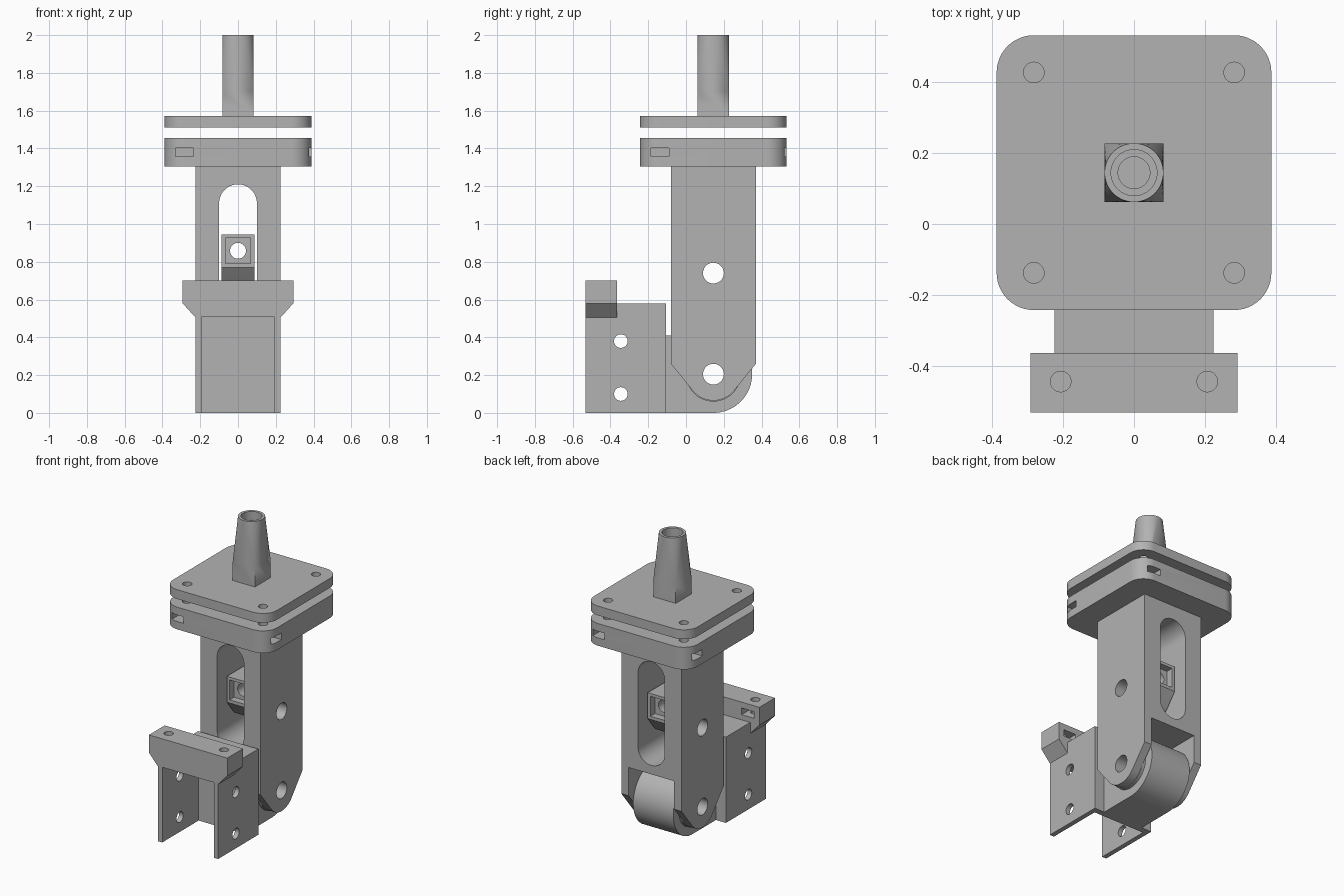
import bpy, bmesh, math
from mathutils import Matrix, Vector

if "Cube" in bpy.data.objects:
    bpy.data.objects.remove(bpy.data.objects["Cube"], do_unlink=True)

grey = bpy.data.materials.new("plain grey")
grey.use_nodes = True
grey.diffuse_color = (0.45, 0.45, 0.45, 1)
grey.node_tree.nodes["Principled BSDF"].inputs["Base Color"].default_value = (0.45, 0.45, 0.45, 1)

AXIS = 0.145          # y of the column, plates and hinge
HINGE_Z, PIN_Z = 0.205, 0.74


def finish(bm, name):
    bmesh.ops.recalc_face_normals(bm, faces=bm.faces)
    mesh = bpy.data.meshes.new(name)
    bm.to_mesh(mesh)
    bm.free()
    mesh.materials.append(grey)
    obj = bpy.data.objects.new(name, mesh)
    bpy.context.collection.objects.link(obj)
    return obj


def box(name, x0, x1, y0, y1, z0, z1):
    bm = bmesh.new()
    bmesh.ops.create_cube(bm, size=1)
    for v in bm.verts:
        v.co = ((x0 + x1) / 2 + v.co.x * (x1 - x0),
                (y0 + y1) / 2 + v.co.y * (y1 - y0),
                (z0 + z1) / 2 + v.co.z * (z1 - z0))
    return finish(bm, name)


def place(axis, u, v, w):
    """Point with w along the axis and (u, v) across it."""
    return {"x": Vector((w, u, v)), "y": Vector((u, w, v)), "z": Vector((u, v, w))}[axis]


def prism(name, axis, outline, w0, w1):
    bm = bmesh.new()
    face = bm.faces.new([bm.verts.new(place(axis, u, v, w0)) for u, v in outline])
    made = bmesh.ops.extrude_face_region(bm, geom=[face])["geom"]
    shift = place(axis, 0, 0, w1 - w0)
    bmesh.ops.translate(bm, vec=shift, verts=[g for g in made if isinstance(g, bmesh.types.BMVert)])
    return finish(bm, name)


def arc(u, v, r, start=0, end=360, steps=48):
    count = steps if end - start == 360 else steps + 1
    angles = [math.radians(start + (end - start) * i / steps) for i in range(count)]
    return [(u + r * math.cos(a), v + r * math.sin(a)) for a in angles]


def rod(axis, u, v, r, w0, w1):
    return prism("rod", axis, arc(u, v, r), w0, w1)


def hull(name, points):
    bm = bmesh.new()
    for p in points:
        bm.verts.new(p)
    result = bmesh.ops.convex_hull(bm, input=bm.verts)
    junk = set(result["geom_interior"] + result["geom_unused"])
    bmesh.ops.delete(bm, geom=[g for g in junk if isinstance(g, bmesh.types.BMVert)], context="VERTS")
    bmesh.ops.dissolve_limit(bm, angle_limit=0.002, verts=bm.verts, edges=bm.edges)
    return finish(bm, name)


def combine(target, operation, tools):
    bpy.context.view_layer.objects.active = target
    for tool in tools:
        mod = target.modifiers.new("shape", "BOOLEAN")
        mod.operation, mod.solver, mod.object = operation, "EXACT", tool
        bpy.ops.object.modifier_apply(modifier=mod.name)
        bpy.data.objects.remove(tool, do_unlink=True)


def rounded_tip(name, x0, x1, half, shoulder, top, z, r):
    """Block whose lower end narrows to a rounded tip around a pin."""
    section = arc(AXIS, z, r) + [(AXIS + s * half, h) for s in (-1, 1) for h in (shoulder, top)]
    return hull(name, [Vector((x, y, h)) for x in (x0, x1) for y, h in section])


# Column with a long rounded slot and a forked lower end
column = rounded_tip("column", -0.225, 0.225, 0.225, 0.26, 1.305, HINGE_Z, 0.14)
slot = arc(0, 1.11, 0.1, 0, 180) + arc(0, 0.61, 0.1, 180, 360)
combine(column, "DIFFERENCE", [
    prism("slot", "y", slot, -0.3, 0.6),
    box("fork_gap", -0.17, 0.17, -0.3, 0.6, 0, 0.45),
    rod("x", AXIS, PIN_Z, 0.055, -0.5, 0.5),
    rod("x", AXIS, HINGE_Z, 0.055, -0.5, 0.5)])

# Rod end pinned inside the slot
rod_end = rounded_tip("rod_end", -0.088, 0.088, 0.138, 0.77, 0.945, PIN_Z, 0.09)
combine(rod_end, "DIFFERENCE", [
    rod("x", AXIS, PIN_Z, 0.055, -0.5, 0.5),
    rod("y", 0, 0.858, 0.042, -0.3, 0.6),
    box("front_pocket", -0.067, 0.067, -0.1, AXIS - 0.09, 0.791, 0.925),
    box("back_pocket", -0.067, 0.067, AXIS + 0.09, 0.5, 0.791, 0.925)])


# Square plates with rounded corners and four bolt holes
def plate(name, z0, z1):
    half, r = 0.388, 0.105
    outline = []
    for k, (sx, sy) in enumerate(((1, 1), (-1, 1), (-1, -1), (1, -1))):
        outline += arc(sx * (half - r), AXIS + sy * (half - r), r, k * 90, k * 90 + 90, 12)
    return prism(name, "z", outline, z0, z1)


def bolt_holes(z0, z1):
    return [rod("z", sx * 0.283, AXIS + sy * 0.283, 0.029, z0, z1) for sx in (-1, 1) for sy in (-1, 1)]


lower_plate = plate("lower_plate", 1.305, 1.455)
nut_slots = []
for k in range(4):
    cutter = box("nut_slot", -0.33, -0.236, -0.5, -0.24, 1.358, 1.402)
    cutter.data.transform(Matrix.Translation((0, AXIS, 0)) @ Matrix.Rotation(k * math.pi / 2, 4, "Z"))
    nut_slots.append(cutter)
combine(lower_plate, "DIFFERENCE", bolt_holes(1.37, 1.6) + nut_slots)

upper_plate = plate("upper_plate", 1.51, 1.573)
combine(upper_plate, "DIFFERENCE", bolt_holes(1.4, 1.7))

# Spout: square foot blending into a round mouth
foot = [Vector((sx * 0.083, AXIS + sy * 0.083, z)) for sx in (-1, 1) for sy in (-1, 1) for z in (1.57, 1.70)]
mouth = [Vector((x, y, 2)) for x, y in arc(0, AXIS, 0.083, steps=64)]
spout = hull("spout", foot + mouth)
combine(spout, "DIFFERENCE", [rod("z", 0, AXIS, 0.065, 1.94, 2.1), rod("z", 0, AXIS, 0.045, 1.6, 2.1)])

# Hinge knuckle with an arm reaching forward, and spacer washers
outline = arc(AXIS, HINGE_Z, 0.205, -90, 90) + [(-0.11, 0.41), (-0.11, 0)]
knuckle = prism("hinge_knuckle", "x", outline, -0.15, 0.15)
combine(knuckle, "DIFFERENCE", [rod("x", AXIS, HINGE_Z, 0.055, -0.5, 0.5)])
washers = []
for side, x in (("left", 0.15), ("right", -0.17)):
    washer = rod("x", AXIS, HINGE_Z, 0.145, x, x + 0.02)
    washer.name = side + "_washer"
    combine(washer, "DIFFERENCE", [rod("x", AXIS, HINGE_Z, 0.055, -0.5, 0.5)])
    washers.append(washer)

# Open bracket with a flared clamp bar on its front edge
bracket = box("bracket", -0.225, 0.225, -0.533, -0.105, 0, 0.58)
flare = [(0.225, 0.505), (0.293, 0.58), (0.293, 0.70), (-0.293, 0.70), (-0.293, 0.58), (-0.225, 0.505)]
combine(bracket, "UNION", [prism("clamp_bar", "y", flare, -0.533, -0.365)])
cuts = [box("channel", -0.193, 0.193, -0.7, -0.145, -0.1, 0.508)]
cuts += [rod("x", -0.345, z, 0.036, -0.5, 0.5) for z in (0.10, 0.38)]
for s in (-1, 1):
    cuts.append(rod("z", s * 0.207, -0.445, 0.029, 0.585, 0.9))
    cuts.append(box("nut_slot", s * 0.207 - 0.047, s * 0.207 + 0.047, -0.495, -0.3, 0.615, 0.66))
combine(bracket, "DIFFERENCE", cuts)

# Smooth the round surfaces, keep the edges sharp
parts = [column, rod_end, lower_plate, upper_plate, spout, knuckle, bracket] + washers
bpy.ops.object.select_all(action="DESELECT")
for part in parts:
    part.select_set(True)
bpy.context.view_layer.objects.active = column
bpy.ops.object.shade_smooth_by_angle(angle=math.radians(25))
